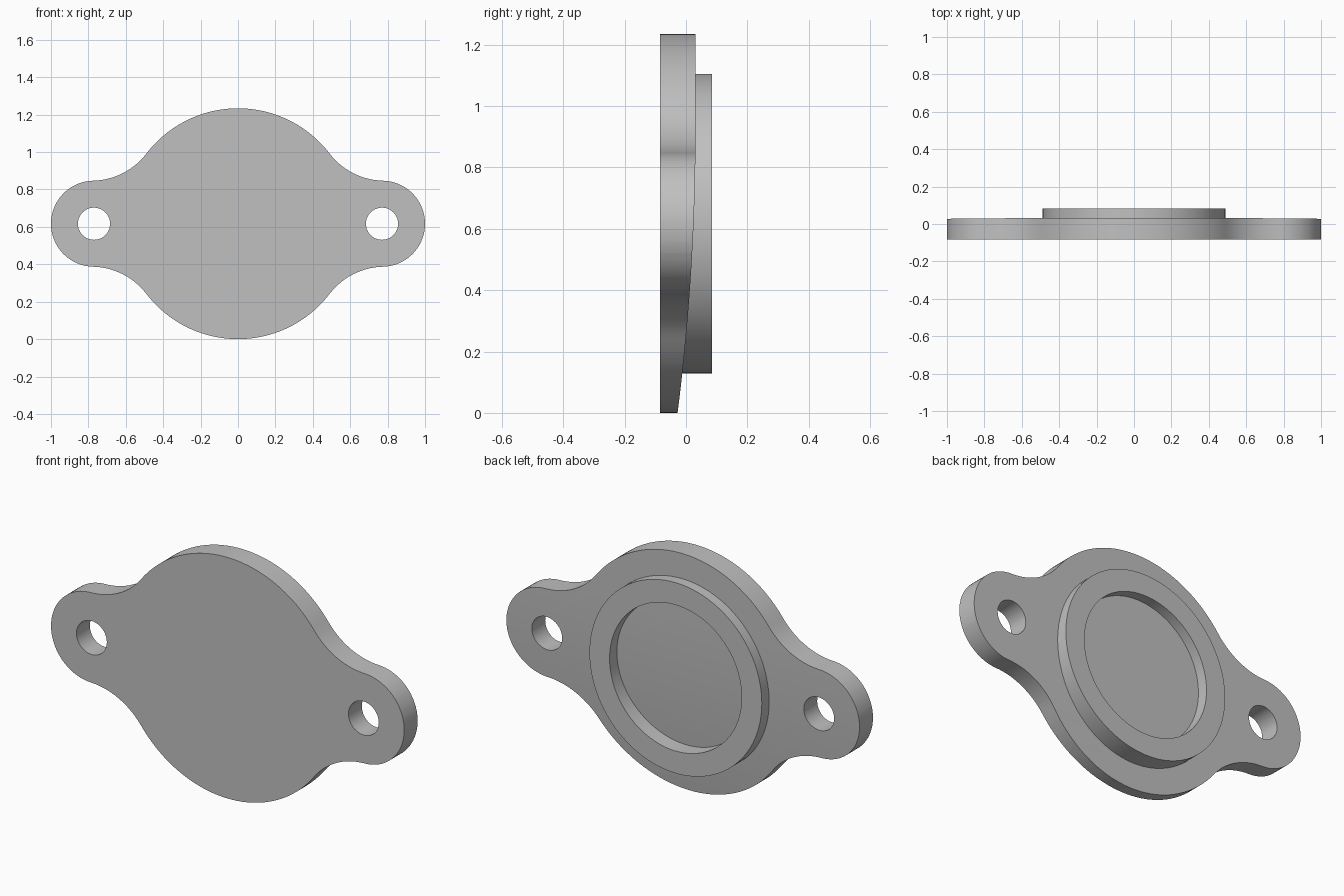
import bpy
import bmesh
from math import sin, cos, pi, atan2, sqrt, radians

if "Cube" in bpy.data.objects:
    bpy.data.objects.remove(bpy.data.objects["Cube"], do_unlink=True)

BODY_R, EAR_R, EAR_X, FILLET_R = 0.617, 0.23, 0.77, 0.37
HOLE_R = 0.086
FRONT, BACK, BOSS_BACK = -0.084, 0.031, 0.084
BOSS_R, POCKET_R = 0.488, 0.374
BEND_Z, BEND = 0.92, 0.069      # back face bows forward below this height
MID = BODY_R                    # height of the centre

grey = bpy.data.materials.new("grey metal")
grey.use_nodes = True
colour = (0.53, 0.53, 0.53, 1)
grey.diffuse_color = colour
grey.node_tree.nodes["Principled BSDF"].inputs["Base Color"].default_value = colour


def arc(cx, cz, r, a0, a1, n):
    """Points along an arc, end points included."""
    return [(cx + r * cos(a0 + (a1 - a0) * i / n),
             cz + r * sin(a0 + (a1 - a0) * i / n)) for i in range(n + 1)]


def finish(bm, name):
    bmesh.ops.recalc_face_normals(bm, faces=bm.faces[:])
    mesh = bpy.data.meshes.new(name)
    bm.to_mesh(mesh)
    bm.free()
    mesh.materials.append(grey)
    ob = bpy.data.objects.new(name, mesh)
    bpy.context.collection.objects.link(ob)
    bpy.ops.object.select_all(action='DESELECT')
    ob.select_set(True)
    bpy.context.view_layer.objects.active = ob
    bpy.ops.object.shade_smooth_by_angle(angle=radians(30))
    return ob


def add_loop(bm, pts):
    vs = [bm.verts.new((x, FRONT, z + MID)) for x, z in pts]
    for i, v in enumerate(vs):
        bm.edges.new((v, vs[i - 1]))


# Flange outline: round body, concave fillet and ear, mirrored to all quarters
a, b = BODY_R + FILLET_R, EAR_R + FILLET_R
fx = (a * a - b * b + EAR_X ** 2) / (2 * EAR_X)
fz = sqrt(a * a - fx * fx)
body_a = atan2(fz, fx)
ear_a = atan2(fz, fx - EAR_X)
quarter = arc(0, 0, BODY_R, pi / 2, body_a, 20)
quarter += arc(fx, fz, FILLET_R, body_a + pi, ear_a + pi, 14)[1:]
quarter += arc(EAR_X, 0, EAR_R, ear_a, 0, 18)[1:]
half = quarter + [(x, -z) for x, z in reversed(quarter[:-1])]
outline = half + [(-x, z) for x, z in reversed(half[1:-1])]

# Flange plate with two bolt holes
bm = bmesh.new()
add_loop(bm, outline)
for side in (-1, 1):
    add_loop(bm, arc(side * EAR_X, 0, HOLE_R, 0, 2 * pi, 40)[:-1])
bmesh.ops.triangle_fill(bm, use_beauty=True, edges=bm.edges[:])
for i in range(1, 24):
    bmesh.ops.bisect_plane(bm, geom=bm.verts[:] + bm.edges[:] + bm.faces[:],
                           plane_co=(0, 0, BEND_Z * i / 23), plane_no=(0, 0, 1))
new = bmesh.ops.extrude_face_region(bm, geom=bm.faces[:])["geom"]
for v in new:
    if isinstance(v, bmesh.types.BMVert):
        v.co.y = BACK - BEND * max(0, BEND_Z - v.co.z) ** 2
finish(bm, "flange_plate")

# Raised locating ring on the back, seated in the plate
bm = bmesh.new()
seat = -0.04
rings = []
for r, y in ((BOSS_R, seat), (BOSS_R, BOSS_BACK), (POCKET_R, BOSS_BACK), (POCKET_R, seat)):
    rings.append([bm.verts.new((x, y, z + MID))
                  for x, z in arc(0, 0, r, 0, 2 * pi, 96)[:-1]])
for k, ring in enumerate(rings):
    prev = rings[k - 1]
    for i in range(len(ring)):
        bm.faces.new((prev[i - 1], prev[i], ring[i], ring[i - 1]))
finish(bm, "locating_ring")
